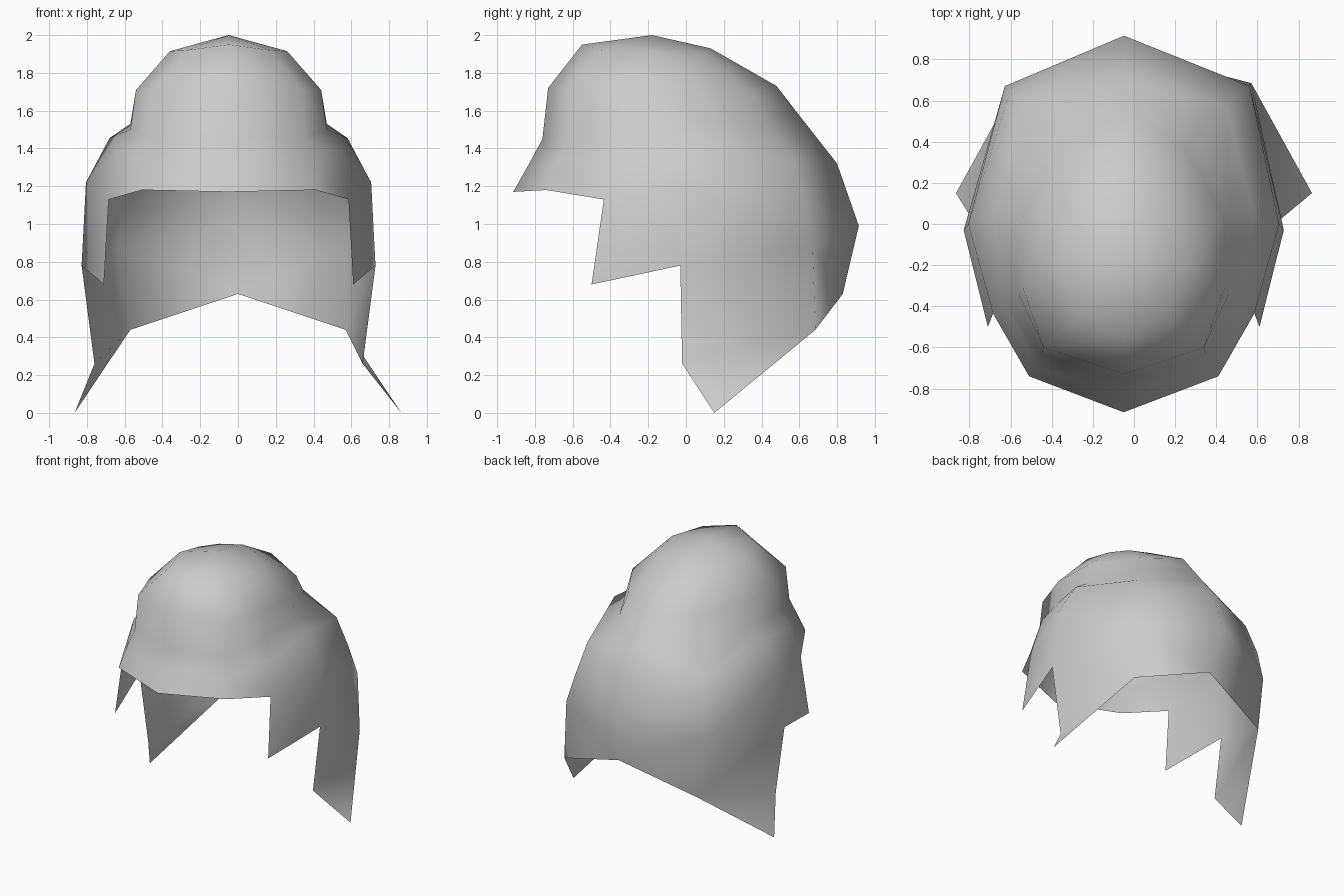
import bpy
import bmesh

cube = bpy.data.objects.get("Cube")
if cube:
    bpy.data.objects.remove(cube, do_unlink=True)

# One flat colour
grey = bpy.data.materials.new("light_grey")
grey.use_nodes = True
grey.diffuse_color = (0.6, 0.6, 0.6, 1)
grey.node_tree.nodes["Principled BSDF"].inputs["Base Color"].default_value = (0.6, 0.6, 0.6, 1)

# Strands run from crown to hem: (distance from the middle, y, z)
front = [(0, -.55, 1.95), (0, -.73, 1.72), (0, -.76, 1.45), (0, -.83, 1.32), (0, -.915, 1.17)]
brow = [(.22, -.45, 1.92), (.39, -.6, 1.71), (.4, -.63, 1.45), (.435, -.685, 1.31), (.46, -.74, 1.18)]
temple = [(.31, -.2, 1.915), (.49, -.31, 1.71), (.52, -.32, 1.5), (.59, -.37, 1.38),
          (.635, -.435, 1.13), (.66, -.5, .68)]
side = [(.28, 0, 1.89), (.49, .03, 1.7), (.52, .04, 1.53), (.63, .05, 1.455),
        (.755, 0, 1.22), (.778, -.03, .78), (.71, -.02, .26)]
nape = [(.18, .1, 1.9), (.3, .36, 1.68), (.33, .42, 1.53), (.5, .57, 1.33),
        (.555, .635, 1.1), (.595, .67, .88), (.57, .685, .44)]
back = [(0, .13, 1.93), (0, .48, 1.73), (0, .58, 1.6), (0, .69, 1.46),
        (0, .8, 1.32), (0, .915, .99), (0, .83, .63)]
lock_tip = (.865, .15, 0)

bm = bmesh.new()


def add_point(point, sign):
    """Place a point beside the slightly leaning middle line."""
    offset, y, z = point
    centre = -.05
    if y > .1:
        centre += .05 * max(0, min(1, (1 - z) / .35))
    return bm.verts.new((centre + sign * offset, y, z))


def add_strand(points, sign):
    return [add_point(p, sign) for p in points]


# Shared middle line and crown
crown = add_point((0, -.18, 2), 1)
front_line = add_strand(front, 1)
back_line = add_strand(back, 1)

# Both halves, strand by strand from front to back
for sign in (-1, 1):
    inner = [add_strand(points, sign) for points in (brow, temple, side, nape)]
    strands = [front_line] + inner + [back_line]
    for a, b in zip(strands, strands[1:]):
        bm.faces.new((crown, a[0], b[0]))
        for i in range(min(len(a), len(b)) - 1):
            bm.faces.new((a[i], a[i + 1], b[i + 1], b[i]))
    # Flared tip hanging below the side hem
    side_line, nape_line = inner[2], inner[3]
    bm.faces.new((side_line[-1], add_point(lock_tip, sign), nape_line[-1]))

# Turn the shell's faces outward
bmesh.ops.recalc_face_normals(bm, faces=bm.faces)
bm.normal_update()
if crown.link_faces[0].normal.z < 0:
    bmesh.ops.reverse_faces(bm, faces=bm.faces)

for face in bm.faces:
    face.smooth = True

mesh = bpy.data.meshes.new("hair_shell")
bm.to_mesh(mesh)
bm.free()
mesh.materials.append(grey)
hair = bpy.data.objects.new("hair_shell", mesh)
bpy.context.collection.objects.link(hair)
